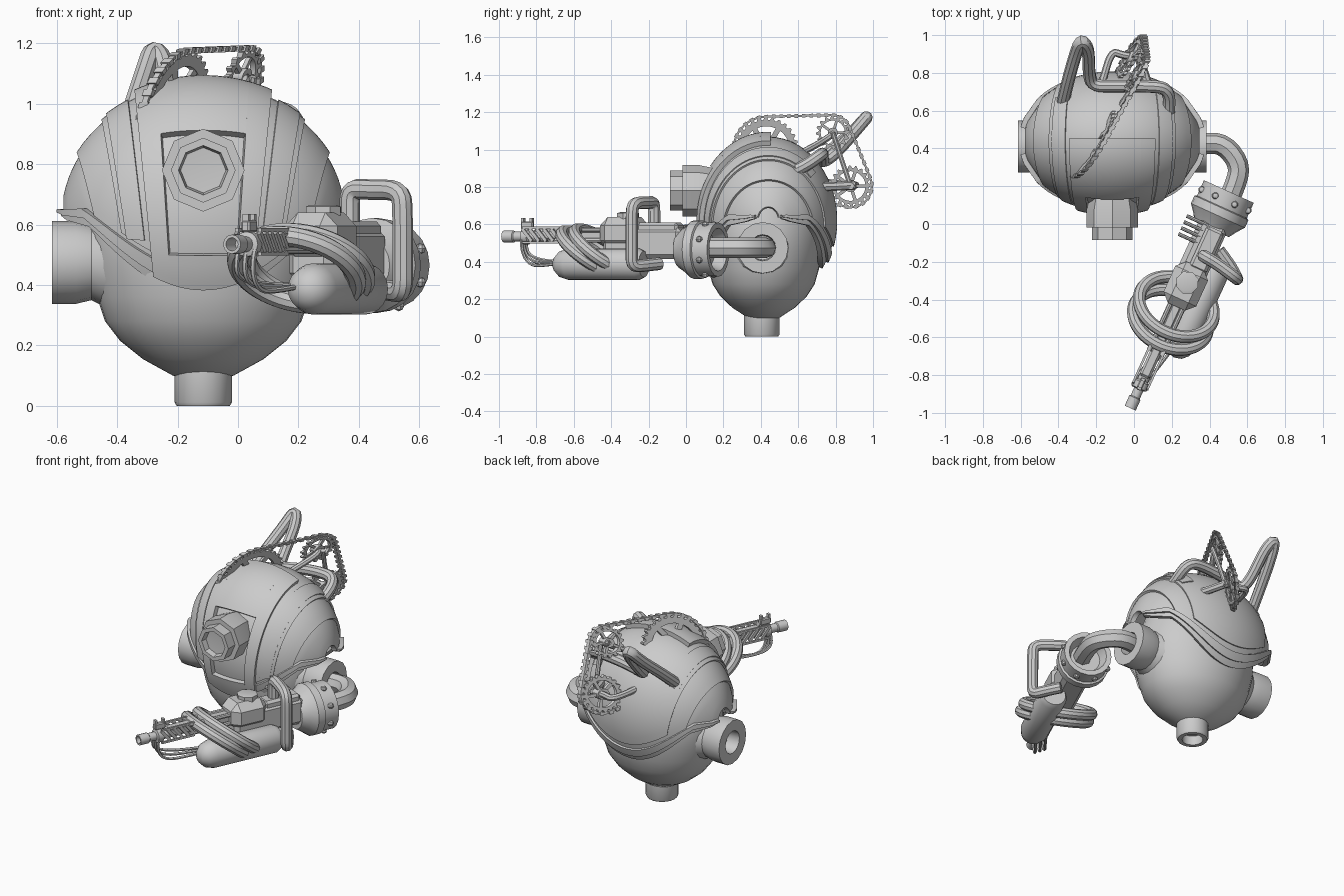
import bpy, bmesh
from math import sin, cos, pi, radians, hypot
from mathutils import Vector, Matrix, geometry

if "Cube" in bpy.data.objects:
    bpy.data.objects.remove(bpy.data.objects["Cube"])

ARM = Matrix.Translation((.465, .09, 0)) @ Matrix.Rotation(radians(-24.5), 4, 'Z')
AX = {'x': ((1, 0, 0), (0, 1, 0), (0, 0, 1)), 'y': ((0, 1, 0), (1, 0, 0), (0, 0, 1)),
      'z': ((0, 0, 1), (1, 0, 0), (0, 1, 0))}

def make(name, verts, faces, M=None, bevel=0, fix=True):
    me = bpy.data.meshes.new(name)
    me.from_pydata([tuple(v) for v in verts], [], faces)
    bm = bmesh.new(); bm.from_mesh(me)
    bmesh.ops.remove_doubles(bm, verts=bm.verts, dist=1e-5)
    if bevel:
        bmesh.ops.bevel(bm, geom=bm.edges[:], offset=bevel, segments=1, affect='EDGES')
    if fix:
        bmesh.ops.recalc_face_normals(bm, faces=bm.faces)
    bm.to_mesh(me); bm.free()
    ob = bpy.data.objects.new(name, me)
    bpy.context.collection.objects.link(ob)
    if M: ob.matrix_world = M
    return ob

def lathe(name, o, axis, prof, n=24, sc=(1, 1), M=None):
    d, e1, e2 = (Vector(a) for a in AX[axis])
    vs, fs = [], []
    for r, h in prof:
        for k in range(n):
            t = 2 * pi * k / n
            vs.append(Vector(o) + d * h + e1 * r * sc[0] * cos(t) + e2 * r * sc[1] * sin(t))
    for i in range(len(prof) - 1):
        for k in range(n):
            l = (k + 1) % n
            fs.append((i * n + k, i * n + l, i * n + n + l, i * n + n + k))
    return make(name, vs, fs, M)

CUBE = [(0, 1, 3, 2), (4, 6, 7, 5), (0, 4, 5, 1), (2, 3, 7, 6), (0, 2, 6, 4), (1, 5, 7, 3)]
def box(name, c, d, bevel=0, M=None, rx=0):
    R = Matrix.Rotation(rx, 3, 'X')
    vs = [Vector(c) + R @ Vector((d[0] * i / 2, d[1] * j / 2, d[2] * k / 2))
          for i in (-1, 1) for j in (-1, 1) for k in (-1, 1)]
    return make(name, vs, CUBE, M, bevel)

def tube(name, pts, r, M=None, cyclic=False, res=2, seg=4):
    cu = bpy.data.curves.new(name, 'CURVE'); cu.dimensions = '3D'
    cu.bevel_depth, cu.bevel_resolution, cu.use_fill_caps = r, res, True
    sp = cu.splines.new('NURBS'); sp.points.add(len(pts) - 1)
    for p, q in zip(sp.points, pts): p.co = (*q, 1)
    sp.order_u, sp.resolution_u = 3, seg
    sp.use_endpoint_u, sp.use_cyclic_u = not cyclic, cyclic
    ob = bpy.data.objects.new(name, cu)
    bpy.context.collection.objects.link(ob)
    if M: ob.matrix_world = M
    return ob

# Shell plates: patches of an ellipsoid with its poles on the x axis
def low(phi): return -30 + 42 * (abs(phi) / 78) ** 2
def plate(name, off, p0, p1, t0, t1, thick=.03, nu=24, nv=32):
    vs, fs = [], []
    for j in range(nv + 1):
        for i in range(nu + 1):
            p = p0 + (p1 - p0) * i / nu
            a, b = t0(p), t1(p)
            t = radians(a + (b - a) * j / nv)
            f = radians(p * (1 if abs(p) > 70 else .8 + .2 * sin(t)))
            vs.append((-.115 + (.47 + off) * sin(f), .44 - (.345 + off) * cos(f) * cos(t),
                       .62 + (.425 + off) * cos(f) * sin(t)))
    w = nu + 1
    for j in range(nv):
        for i in range(nu):
            fs.append((j * w + i, j * w + i + 1, j * w + w + i + 1, j * w + w + i))
    ob = make(name, vs, fs, fix=False)
    m = ob.modifiers.new('thick', 'SOLIDIFY'); m.thickness, m.offset = thick, -1
    return ob

con = lambda v: (lambda p: v)
back = lambda p: 180 - low(p)
plate('base_shell', 0, -80, 80, low, back, nu=40)
plate('middle_shell', .014, -60, 60, lambda p: low(p) + 7, lambda p: back(p) - 7)
plate('inner_shell', .024, -43, 43, lambda p: low(p) + 10, lambda p: back(p) - 12)
for s in (-1, 1):
    plate('side_panel', .03, *sorted((s * 30, s * 40)), con(-10), con(140), nu=5)
    plate('frame_side', .05, *sorted((s * 17, s * 26)), low, con(92), .05, 6)
plate('frame_top', .05, -17, 17, con(38), con(92), .05, 12, 14)
plate('frame_bottom', .05, -17, 17, low, con(-15), .05, 12, 4)
for nm, off, a, b in (('upper_lip', .026, 0, 7), ('lower_lip', .012, -6, 1)):
    plate(nm + '_front', off, -78, 78, lambda p: low(p) + a, lambda p: low(p) + b, .03, 40, 2)
    plate(nm + '_back', off, -78, 78, lambda p: back(p) - b, lambda p: back(p) - a, .03, 40, 2)

# Lower body, neck, side ports, eye
lathe('lower_body', (-.115, .415, 0), 'z',
      [(0, .09), (.1, .1), (.2, .155), (.275, .215), (.325, .28), (.352, .36), (.375, .46), (.38, .6), (.3, .8), (0, .9)],
      36, (1, .84))
lathe('neck', (-.115, .405, 0), 'z',
      [(0, .06), (.062, .06), (.062, 0), (.088, 0), (.095, .012), (.095, .12), (0, .12)], 20)
for s in (-1, 1):
    lathe('side_port', (-.115, .41, .475), 'x',
          [(0, s * .40), (.065, s * .42), (.07, s * .5), (.137, s * .5), (.137, s * .42), (.125, s * .37), (.16, s * .3)], 16)
lathe('eye', (-.115, 0, .78), 'y',
      [(0, -.045), (.075, -.05), (.082, -.085), (.107, -.085), (.107, -.018), (.137, -.018), (.137, .07), (.12, .15)], 8)

# Sprockets and chain lie in one slanted plane: drawn in y,z and sheared in x
def P(y, z, d): return (-.2 + .55 * (y - .45) + .28 * (z - 1) + d, y, z)
def bar(vs, fs, a, b, w, t):
    dy, dz = b[0] - a[0], b[1] - a[1]
    l = hypot(dy, dz); ny, nz = -dz / l * w / 2, dy / l * w / 2
    n = len(vs)
    vs += [P(q[0] + ny * k, q[1] + nz * k, d) for q in (a, b) for k in (-1, 1) for d in (-t, t)]
    fs += [tuple(n + i for i in f) for f in CUBE]

def ring(vs, fs, y, z, outer, inner, n, t):
    b = len(vs)
    for k in range(n):
        a = 2 * pi * k / n
        for r in (outer(k), inner):
            for d in (-t, t):
                vs.append(P(y + r * cos(a), z + r * sin(a), d))
    for k in range(n):
        i, j = b + 4 * k, b + 4 * ((k + 1) % n)
        fs += [(i, j, j + 1, i + 1), (i + 2, i + 3, j + 3, j + 2), (i, i + 2, j + 2, j), (i + 1, j + 1, j + 3, i + 3)]

SPROCKETS = [('large', .43, 1.0, .172, 28, 6), ('small', .785, 1.09, .09, 16, 5), ('lower', .88, .805, .11, 20, 5)]
rim = []
for nm, y, z, R, teeth, spokes in SPROCKETS:
    vs, fs = [], []
    ring(vs, fs, y, z, lambda k: R if k % 4 < 2 else R - .014, R * .72, teeth * 4, .009)
    ring(vs, fs, y, z, lambda k: R * .3, R * .1, 16, .02)
    for k in range(spokes):
        c, s = cos(2 * pi * k / spokes), sin(2 * pi * k / spokes)
        bar(vs, fs, (y + R * .25 * c, z + R * .25 * s), (y + R * .76 * c, z + R * .76 * s), R * .16, .007)
    make(nm + '_sprocket', vs, fs)
    rim += [Vector((y + (R + .004) * cos(2 * pi * k / 60), z + (R + .004) * sin(2 * pi * k / 60))) for k in range(60)]
hull = [rim[i] for i in geometry.convex_hull_2d(rim)]
path, step, carry = [], .02, 0
for a, b in zip(hull, hull[1:] + hull[:1]):
    l = (b - a).length
    while carry < l:
        path.append(a.lerp(b, carry / l)); carry += step
    carry -= l
vs, fs = [], []
for i, (a, b) in enumerate(zip(path, path[1:] + path[:1])):
    bar(vs, fs, a, b, .02 if i % 2 else .011, .015 if i % 2 else .009)
make('chain', vs, fs)

# Tubes and struts behind the head
tube('back_tube', [(-.39, .58, .82), (-.36, .72, .95), (-.31, .90, 1.10), (-.28, .98, 1.19), (-.24, .93, 1.13),
                   (-.24, .80, .98), (-.22, .73, .93), (-.1, .73, .96), (.08, .73, .98), (.18, .72, .97),
                   (.19, .62, .9), (.17, .5, .85)], .034, res=3)
tube('upper_strut', [(-.14, .5, .93), (-.05, .66, 1.0), (.05, .80, 1.09), (-.01, .79, 1.09)], .018)
tube('lower_strut', [(-.22, .6, .86), (-.17, .74, .82), (-.12, .92, .81), (-.06, .89, .81), (.05, .88, .805)], .02)
tube('crank', [(.05, .785, 1.09), (.03, .83, .95), (.03, .88, .805)], .014)
tube('axle_strut', [(.1, .66, .8), (.06, .78, .8), (.02, .9, .81)], .024)

# Elbow and arm collar
tube('elbow', [(.26, .41, .475), (.36, .425, .475), (.47, .43, .475), (.56, .32, .475), (.545, .22, .475), (.49, .1, .475)],
     .056, res=2, seg=3)
lathe('collar', (0, 0, .465), 'y',
      [(0, .03), (.09, .03), (.115, .09), (.145, .09), (.145, .0), (.157, -.005), (.157, -.05), (.125, -.09), (.1, -.13), (0, -.13)],
      20, M=ARM)
for k in range(8):
    a = 2 * pi * (k + .5) / 8
    p = (.145 * cos(a), .04, .465 + .145 * sin(a))
    lathe('collar_bolt', p, 'z', [(0, -.018), (.014, -.012), (.019, 0), (.014, .012), (0, .018)], 8, M=ARM)

# Arm weapon body, in arm space with -y pointing forward
box('receiver', (0, -.33, .50), (.16, .46, .17), .025, ARM)
box('receiver_top', (.02, -.24, .58), (.10, .24, .06), .015, ARM)
box('turret', (0, -.46, .555), (.19, .24, .17), .045, ARM)
lathe('turret_cap', (0, -.44, .63), 'z', [(.062, 0), (.062, .03), (.045, .035), (0, .03)], 8, M=ARM)
lathe('tank', (.10, 0, .387), 'y', [(0, -.83), (.04, -.82), (.07, -.79), (.085, -.74), (.085, -.33), (.07, -.30), (0, -.30)], 20, M=ARM)
for k in range(4):
    tube('cooling_fin', [(-.15, -.12 - .035 * k, .59), (0, -.12 - .035 * k, .59), (.03, -.12 - .035 * k, .52)], .010, ARM)
for k in (0, 1):
    ringpts = [(.21 * cos(t), -.58 - .075 * k - .15 * sin(t), .46 + .115 * sin(t) - .01 * k)
               for t in (2 * pi * i / 16 for i in range(16))]
    tube('coil', ringpts, .034, ARM, True, 3, 3)
tube('handle', [(.37, -.17, .52), (.37, -.17, .64), (.37, -.17, .72), (.44, -.21, .715), (.54, -.285, .715), (.545, -.29, .64),
                (.545, -.29, .46), (.545, -.29, .375), (.51, -.22, .38), (.45, -.14, .39)], .034, res=3)

# Barrel, slotted guards, muzzle and feed wires
box('barrel_core', (0, -.76, .545), (.06, .46, .06), .012, ARM)
for s in (-1, 1):
    for z in (.515, .57):
        lathe('barrel_rod', (s * .036, 0, z), 'y', [(0, -.85), (.013, -.85), (.013, -.5), (0, -.5)], 8, M=ARM)
        box('guard_rail', (s * .042, -.93, z + (.012 if z > .55 else -.012)), (.012, .22, .012), 0, ARM)
    for k in range(5):
        box('guard_slat', (s * .042, -.845 - .042 * k, .543), (.012, .018, .085), 0, ARM, .7)
lathe('muzzle', (0, 0, .535), 'y',
      [(0, -1.1), (.02, -1.1), (.022, -1.17), (.032, -1.17), (.032, -1.11), (.026, -1.105), (.026, -1.06), (.042, -1.055),
       (.042, -1.02), (.03, -1.01), (.03, -.9)], 12, M=ARM)
box('front_sight', (0, -1.03, .595), (.03, .07, .04), .006, ARM)
for d in (-.025, .025):
    box('sight_post', (0, -1.03 + d, .62), (.022, .015, .03), 0, ARM)
for k in range(3):
    x = -.03 + .03 * k
    tube('feed_wire', [(x, -1.05, .52), (x - .01, -1.06, .46), (x - .01, -1.01, .42 - .02 * k),
                       (x + .02, -.9, .40 - .01 * k), (x + .05, -.76, .40)], .009, ARM, res=1)

# Convert tubes to meshes and smooth everything below the crease angle
bpy.ops.object.select_all(action='SELECT')
bpy.context.view_layer.objects.active = bpy.context.scene.objects['chain']
bpy.ops.object.convert(target='MESH')
bpy.ops.object.select_all(action='SELECT')
bpy.ops.object.shade_smooth_by_angle(angle=radians(35))
